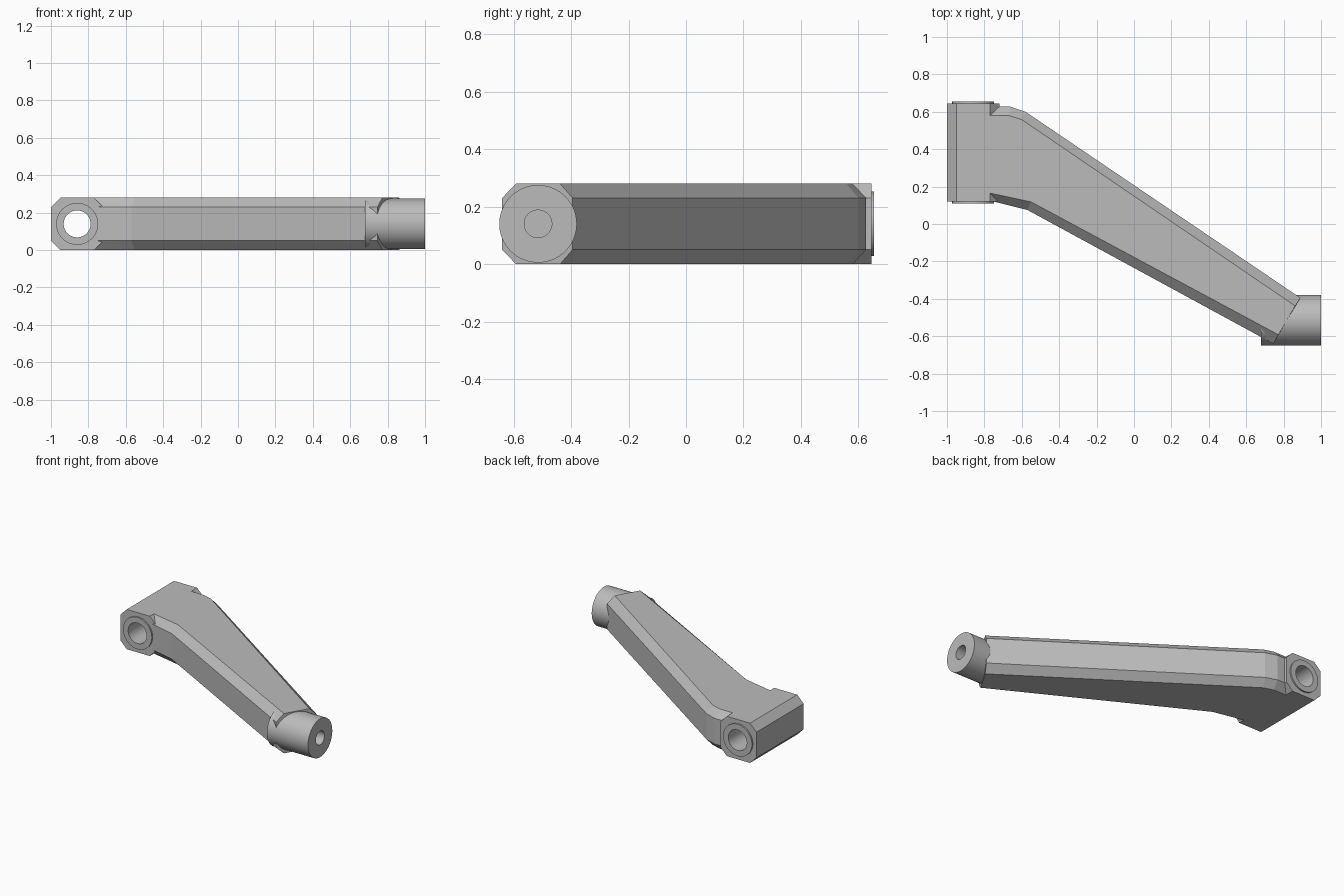
import bpy, bmesh, math
from mathutils import Matrix

cube = bpy.data.objects.get("Cube")
if cube:
    bpy.data.objects.remove(cube, do_unlink=True)

grey = bpy.data.materials.new("machined_grey")
grey.use_nodes = True
COLOUR = (0.5, 0.5, 0.5, 1)
grey.diffuse_color = COLOUR
grey.node_tree.nodes["Principled BSDF"].inputs["Base Color"].default_value = COLOUR

HEIGHT, MID, BEVEL = 0.28, 0.14, 0.05


def add_object(name, bm):
    bmesh.ops.recalc_face_normals(bm, faces=bm.faces)
    mesh = bpy.data.meshes.new(name)
    bm.to_mesh(mesh)
    bm.free()
    obj = bpy.data.objects.new(name, mesh)
    bpy.context.collection.objects.link(obj)
    mesh.materials.append(grey)
    return obj


def loft(name, rings):
    """Skin a stack of matching closed rings and cap both ends."""
    bm = bmesh.new()
    loops = [[bm.verts.new(p) for p in ring] for ring in rings]
    count = len(loops[0])
    for low, high in zip(loops, loops[1:]):
        for i in range(count):
            j = (i + 1) % count
            bm.faces.new((low[i], low[j], high[j], high[i]))
    bm.faces.new(loops[0])
    bm.faces.new(loops[-1])
    return add_object(name, bm)


def cylinder(name, axis, radius, start, end, a, b):
    """Cylinder along x or y; a is its other plan coordinate, b its height."""
    bm = bmesh.new()
    bmesh.ops.create_cone(bm, cap_ends=True, segments=64, radius1=radius,
                          radius2=radius, depth=end - start)
    centre = (start + end) / 2
    if axis == "X":
        place = Matrix.Translation((centre, a, b)) @ Matrix.Rotation(math.pi / 2, 4, "Y")
    else:
        place = Matrix.Translation((a, centre, b)) @ Matrix.Rotation(math.pi / 2, 4, "X")
    bm.transform(place)
    return add_object(name, bm)


def cut(obj, cutter):
    mod = obj.modifiers.new("bore", "BOOLEAN")
    mod.operation = "DIFFERENCE"
    mod.solver = "EXACT"
    mod.object = cutter
    bpy.context.view_layer.objects.active = obj
    bpy.ops.object.modifier_apply(modifier=mod.name)


# Slanted arm: wide middle outline, narrower top and bottom outlines
outer = [(-0.77, 0.627), (-0.66, 0.627), (-0.58, 0.6), (0.89, -0.395),
         (0.745, -0.64), (-0.57, 0.075), (-0.69, 0.105), (-0.77, 0.125)]
inner = [(-0.77, 0.58), (-0.67, 0.58), (-0.6, 0.558), (0.862, -0.438),
         (0.772, -0.592), (-0.55, 0.118), (-0.69, 0.148), (-0.77, 0.165)]
arm = loft("arm", [[(x, y, z) for x, y in ring] for ring, z in
                   ((inner, 0), (outer, BEVEL), (outer, HEIGHT - BEVEL), (inner, HEIGHT))])

# Chamfered hinge block
left, right = -1.0, -0.72
section = [(left + BEVEL, 0), (right - BEVEL, 0), (right, BEVEL), (right, HEIGHT - BEVEL),
           (right - BEVEL, HEIGHT), (left + BEVEL, HEIGHT), (left, HEIGHT - BEVEL), (left, BEVEL)]
block = loft("hinge_block", [[(x, y, z) for x, z in section] for y in (0.12, 0.645)])

# Raised rings at both ends of the hinge bore
bosses = [cylinder("front_boss", "Y", 0.112, 0.11, 0.13, -0.86, MID),
          cylinder("back_boss", "Y", 0.112, 0.635, 0.655, -0.86, MID)]

# Round socket at the far end
socket = cylinder("socket", "X", 0.135, 0.68, 1.0, -0.515, MID)

# Bores
pin = cylinder("hinge_cutter", "Y", 0.072, 0, 0.8, -0.86, MID)
bolt = cylinder("socket_cutter", "X", 0.048, 0.7, 1.1, -0.515, MID)
for part in [block] + bosses:
    cut(part, pin)
for part in (arm, socket):
    cut(part, bolt)
for cutter in (pin, bolt):
    bpy.data.objects.remove(cutter, do_unlink=True)

# Smooth the round walls, keep every machined edge crisp
bpy.ops.object.select_all(action="DESELECT")
for part in [arm, block, socket] + bosses:
    part.select_set(True)
bpy.context.view_layer.objects.active = arm
bpy.ops.object.shade_smooth_by_angle(angle=math.radians(10))
